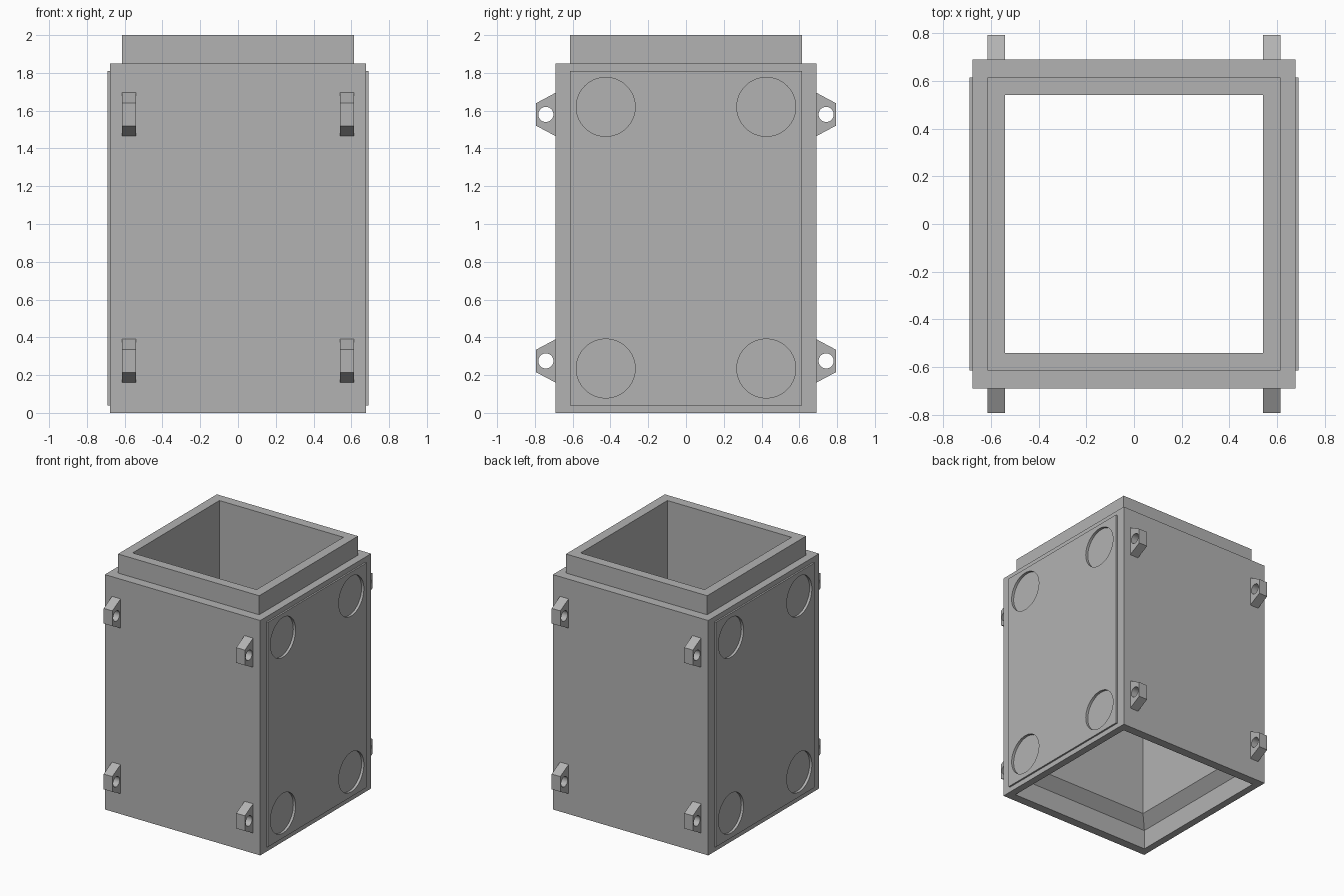
import bpy, bmesh, math

cube = bpy.data.objects.get("Cube")
if cube:
    bpy.data.objects.remove(cube, do_unlink=True)

GREY = (0.45, 0.45, 0.45, 1)
mat = bpy.data.materials.new("plain grey")
mat.use_nodes = True
mat.diffuse_color = GREY
mat.node_tree.nodes["Principled BSDF"].inputs["Base Color"].default_value = GREY

HX, HY, TOP = 0.677, 0.69, 1.85   # body half sizes and shoulder height
BORE, COLLAR = 0.54, 0.615        # half widths of the opening and collar
PANEL_X = 0.69                    # outer face of the side panels


def finish(name, bm):
    bmesh.ops.recalc_face_normals(bm, faces=bm.faces)
    mesh = bpy.data.meshes.new(name)
    bm.to_mesh(mesh)
    bm.free()
    mesh.materials.append(mat)
    obj = bpy.data.objects.new(name, mesh)
    bpy.context.collection.objects.link(obj)
    return obj


def select(obj):
    bpy.ops.object.select_all(action='DESELECT')
    obj.select_set(True)
    bpy.context.view_layer.objects.active = obj


def cylinder(name, centre, radius, length):
    bpy.ops.mesh.primitive_cylinder_add(vertices=64, radius=radius, depth=length,
                                        location=centre, rotation=(0, math.pi / 2, 0))
    obj = bpy.context.object
    obj.name = name
    obj.hide_render = True
    return obj


def cut(obj, cutters):
    select(obj)
    for c in cutters:
        mod = obj.modifiers.new("cut", 'BOOLEAN')
        mod.operation, mod.solver, mod.object = 'DIFFERENCE', 'EXACT', c
        bpy.ops.object.modifier_apply(modifier=mod.name)
    bpy.ops.object.shade_smooth_by_angle(angle=math.radians(30))


# Hollow body: closed loop of square rings, with collar on top and socket below
rings = [(HX, HY, 0), (HX, HY, TOP), (COLLAR, COLLAR, TOP), (COLLAR, COLLAR, 2),
         (BORE, BORE, 2), (BORE, BORE, 0.235), (0.62, 0.62, 0.155), (0.62, 0.62, 0)]
bm = bmesh.new()
loops = [[bm.verts.new((sx * x, sy * y, z)) for sx, sy in ((-1, -1), (1, -1), (1, 1), (-1, 1))]
         for x, y, z in rings]
for a, b in zip(loops, loops[1:] + loops[:1]):
    for i in range(4):
        j = (i + 1) % 4
        bm.faces.new((a[i], a[j], b[j], b[i]))
body = finish("body", bm)

# Raised side panels with shallow round pockets running into the body
pockets = []
for side, sx in (("left", 1), ("right", -1)):
    bpy.ops.mesh.primitive_cube_add(size=1, location=(sx * (PANEL_X + HX) / 2, 0, 0.925))
    panel = bpy.context.object
    panel.name = side + "_panel"
    panel.scale = (PANEL_X - HX, 2 * COLLAR, 1.77)
    bpy.ops.object.transform_apply(location=True, rotation=False, scale=True)
    panel.data.materials.append(mat)
    mine = [cylinder("pocket_cutter", (sx * (PANEL_X + 0.03), sy * 0.425, z), 0.156, 0.1)
            for sy in (-1, 1) for z in (0.235, 1.62)]
    cut(panel, mine)
    pockets += mine
cut(body, pockets)

# Pierced lugs, two high and two low on the front and back
holes = []
for end, sy in (("front", -1), ("back", 1)):
    for side, sx in (("left", 1), ("right", -1)):
        for level, z in (("lower", 0.275), ("upper", 1.58)):
            outline = [(HY, -0.115), (0.793, -0.06), (0.793, 0.06), (HY, 0.115)]
            bm = bmesh.new()
            face = bm.faces.new([bm.verts.new((sx * BORE, sy * y, z + dz)) for y, dz in outline])
            ext = bmesh.ops.extrude_face_region(bm, geom=[face])
            verts = [v for v in ext["geom"] if isinstance(v, bmesh.types.BMVert)]
            bmesh.ops.translate(bm, verts=verts, vec=(sx * (COLLAR - BORE), 0, 0))
            lug = finish(f"{level}_{end}_{side}_lug", bm)
            hole = cylinder("hole_cutter", (sx * 0.58, sy * 0.742, z), 0.04, 0.2)
            cut(lug, [hole])
            holes.append(hole)

for c in pockets + holes:
    bpy.data.objects.remove(c, do_unlink=True)
